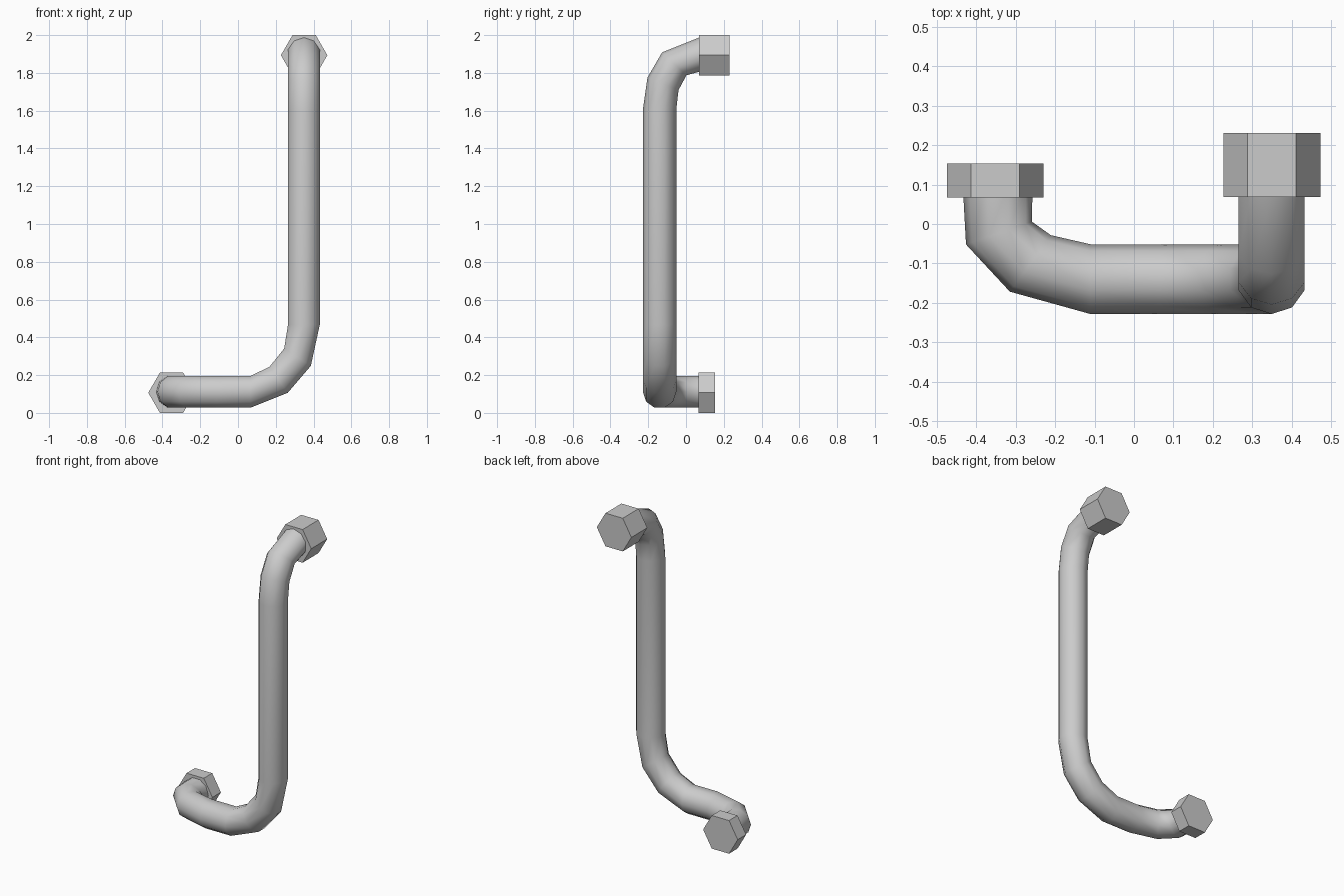
import bpy, bmesh, math
from mathutils import Vector, Matrix

if "Cube" in bpy.data.objects:
    bpy.data.objects.remove(bpy.data.objects["Cube"])

SIDES, RADIUS = 10, 0.0885
NUT_R = 0.123


def angle_dir(a, u, v):
    """Direction at angle a (degrees) in the plane of u and v."""
    return u * math.cos(math.radians(a)) + v * math.sin(math.radians(a))


X, Y, Z = Vector((1, 0, 0)), Vector((0, 1, 0)), Vector((0, 0, 1))

# Pipe stations: centre and tangent
ZL, XV, YM = 0.112, 0.349, -0.14
stations = [
    ((-0.346, 0.10, ZL), -Y),
    ((-0.3425, -0.023, ZL), angle_dir(-71, X, Y)),
    ((-0.263, -0.10, ZL), angle_dir(-36, X, Y)),
    ((-0.11, YM, ZL), X),
    ((0.067, YM, ZL), X),
    ((0.215, YM, 0.175), angle_dir(35, X, Z)),
    ((0.315, YM, 0.295), angle_dir(57, X, Z)),
    ((XV, YM, 0.468), Z),
    ((XV, YM, 1.605), Z),
    ((XV, -0.122, 1.742), angle_dir(68.5, Y, Z)),
    ((XV, -0.062, 1.848), angle_dir(47, Y, Z)),
    ((XV, 0.085, 1.901), angle_dir(8, Y, Z)),
]


def make_pipe(name):
    bm = bmesh.new()
    n, previous = -X, None
    for centre, t in stations:
        # Carry the ring direction along the path
        n = (n - t * n.dot(t)).normalized()
        b = t.cross(n)
        ring = [bm.verts.new(Vector(centre) + RADIUS * angle_dir(360 * i / SIDES, n, b))
                for i in range(SIDES)]
        if previous:
            for i in range(SIDES):
                j = (i + 1) % SIDES
                bm.faces.new((previous[i], previous[j], ring[j], ring[i]))
        else:
            bm.faces.new(ring[::-1])
        previous = ring
    bm.faces.new(previous)
    bmesh.ops.recalc_face_normals(bm, faces=bm.faces)
    for f in bm.faces:
        f.smooth = len(f.verts) == 4
    mesh = bpy.data.meshes.new(name)
    bm.to_mesh(mesh)
    bm.free()
    ob = bpy.data.objects.new(name, mesh)
    bpy.context.collection.objects.link(ob)


def make_nut(name, x, z, y0, y1):
    bm = bmesh.new()
    # Hexagon along y with corners pointing along x
    place = (Matrix.Translation((x, (y0 + y1) / 2, z))
             @ Matrix.Rotation(math.radians(90), 4, 'X')
             @ Matrix.Rotation(math.radians(90), 4, 'Z'))
    bmesh.ops.create_cone(bm, cap_ends=True, segments=6, radius1=NUT_R,
                          radius2=NUT_R, depth=y1 - y0, matrix=place)
    # Put a corner on the x axis whatever the primitive's start angle
    if max(v.co.x for v in bm.verts) - x < NUT_R * 0.95:
        bmesh.ops.rotate(bm, verts=bm.verts, cent=(x, 0, z),
                         matrix=Matrix.Rotation(math.radians(30), 3, 'Y'))
    mesh = bpy.data.meshes.new(name)
    bm.to_mesh(mesh)
    bm.free()
    ob = bpy.data.objects.new(name, mesh)
    bpy.context.collection.objects.link(ob)


# Bent pipe with a hex nut at each end
make_pipe("bent_pipe")
make_nut("lower_nut", -0.352, 0.1067, 0.067, 0.153)
make_nut("upper_nut", 0.35, 1.8935, 0.069, 0.231)
